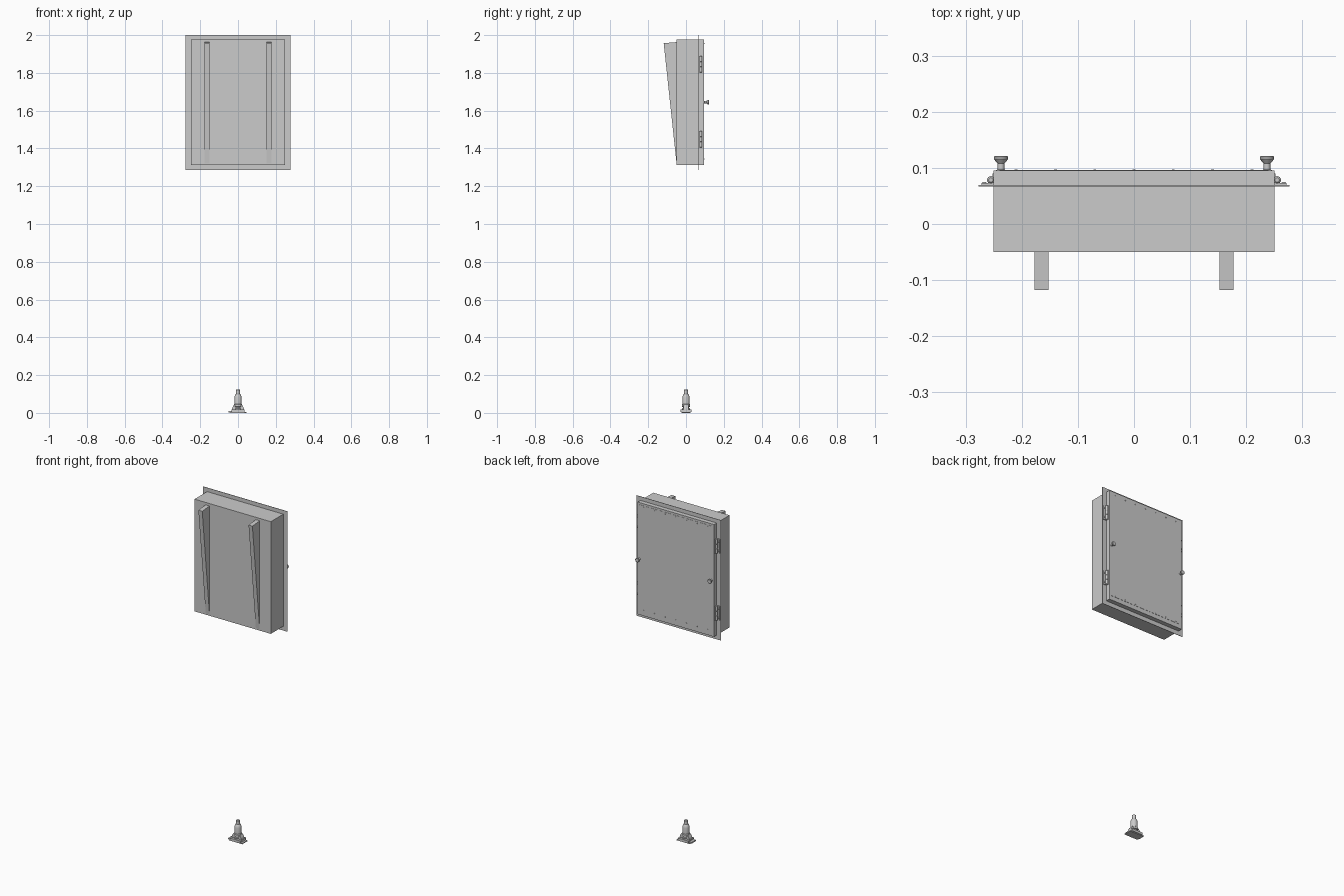
import bpy, bmesh, math
from mathutils import Matrix, Vector

if "Cube" in bpy.data.objects:
    bpy.data.objects.remove(bpy.data.objects["Cube"])


def finish(name, bm, smooth=False):
    bmesh.ops.recalc_face_normals(bm, faces=bm.faces)
    mesh = bpy.data.meshes.new(name)
    bm.to_mesh(mesh)
    bm.free()
    ob = bpy.data.objects.new(name, mesh)
    bpy.context.collection.objects.link(ob)
    if smooth:
        bpy.ops.object.select_all(action='DESELECT')
        ob.select_set(True)
        bpy.context.view_layer.objects.active = ob
        bpy.ops.object.shade_smooth_by_angle(angle=math.radians(35))
    return ob


def box(name, x, y, z):
    bm = bmesh.new()
    size = Matrix.Diagonal((x[1] - x[0], y[1] - y[0], z[1] - z[0], 1))
    mid = Vector((sum(x) / 2, sum(y) / 2, sum(z) / 2))
    bmesh.ops.create_cube(bm, size=1, matrix=Matrix.Translation(mid) @ size)
    return finish(name, bm)


def extrude(name, points, depth):
    # Closed outline pushed along a vector
    bm = bmesh.new()
    face = bm.faces.new([bm.verts.new(p) for p in points])
    ext = bmesh.ops.extrude_face_region(bm, geom=[face], use_keep_orig=True)
    bmesh.ops.translate(bm, vec=depth, verts=[v for v in ext["geom"] if isinstance(v, bmesh.types.BMVert)])
    return finish(name, bm)


def lathe(name, profile, origin=(0, 0, 0), along_y=False, sides=24):
    # Profile of (radius, height) pairs turned around its axis
    bm = bmesh.new()
    rings = []
    for r, h in profile:
        rings.append([bm.verts.new((r * math.cos(2 * math.pi * i / sides),
                                    r * math.sin(2 * math.pi * i / sides), h)) for i in range(sides)])
    for a, b in zip(rings, rings[1:]):
        for i in range(sides):
            j = (i + 1) % sides
            bm.faces.new((a[i], a[j], b[j], b[i]))
    bm.faces.new(rings[0])
    bm.faces.new(rings[-1])
    turn = Matrix.Rotation(-math.pi / 2, 4, 'X') if along_y else Matrix.Identity(4)
    bm.transform(Matrix.Translation(origin) @ turn)
    return finish(name, bm, True)


# Cabinet body, mounting flange and door
box("cabinet_body", (-0.25, 0.25), (-0.05, 0.068), (1.312, 1.977))
box("mounting_flange", (-0.277, 0.277), (0.067, 0.0695), (1.287, 2.0))
box("door", (-0.25, 0.25), (0.068, 0.095), (1.312, 1.977))
box("door_panel", (-0.24, 0.24), (0.094, 0.0962), (1.337, 1.965))

# Rivets around the door edge
for i in range(7):
    x = -0.21 + 0.07 * i
    for z in (1.345, 1.955):
        lathe("door_rivet", [(0.003, 0), (0.002, 0.0012)], (x, 0.0962, z), True, 8)

for side in (-1, 1):
    # Tapered support wedges
    x0 = side * 0.1645 - 0.0125
    extrude("support_wedge", [(x0, -0.05, 1.32), (x0, -0.118, 1.957), (x0, -0.05, 1.963)], (0.025, 0, 0))

    # Hinges: leaf on flange, leaf on door side, barrel and pin caps
    for z in (1.448, 1.845):
        box("hinge_flange_leaf", sorted((side * 0.25, side * 0.272)), (0.069, 0.0735), (z - 0.042, z + 0.042))
        box("hinge_door_leaf", sorted((side * 0.249, side * 0.2525)), (0.07, 0.09), (z - 0.042, z + 0.042))
        lathe("hinge_barrel", [(0.004, -0.044), (0.007, -0.041), (0.007, -0.014), (0.006, -0.013),
                               (0.007, -0.012), (0.007, 0.012), (0.006, 0.013), (0.007, 0.014),
                               (0.007, 0.041), (0.004, 0.044)], (side * 0.255, 0.0785, z), sides=16)
        for dz in (-0.027, 0.027):
            lathe("hinge_screw", [(0.004, 0), (0.002, 0.0015)], (side * 0.267, 0.0735, z + dz), True, 10)

    # Door knobs
    lathe("door_knob", [(0.009, 0), (0.009, 0.001), (0.006, 0.003), (0.006, 0.013), (0.0085, 0.016),
                        (0.0125, 0.021), (0.0125, 0.025), (0.011, 0.0265)],
          (side * 0.237, 0.0945, 1.645), True)

    # Sloped lugs beside the floor fitting
    extrude("fitting_lug", [(side * 0.005, -0.014, 0.008), (side * 0.035, -0.014, 0.008),
                            (side * 0.03, -0.014, 0.028), (side * 0.022, -0.014, 0.042),
                            (side * 0.005, -0.014, 0.042)], (0, 0.028, 0))

# Floor fitting: base, side tabs and turned stem
box("fitting_base", (-0.034, 0.034), (-0.028, 0.028), (0.004, 0.018))
box("fitting_left_tab", (-0.05, -0.03), (-0.02, 0.02), (0.003, 0.011))
box("fitting_sole", (-0.042, 0.045), (-0.024, 0.024), (0, 0.005))
lathe("fitting_stem", [(0.02, 0.015), (0.02, 0.024), (0.017, 0.026), (0.017, 0.031), (0.022, 0.033),
                       (0.022, 0.044), (0.019, 0.047), (0.019, 0.083), (0.016, 0.095), (0.011, 0.101),
                       (0.011, 0.121), (0.009, 0.123)])
